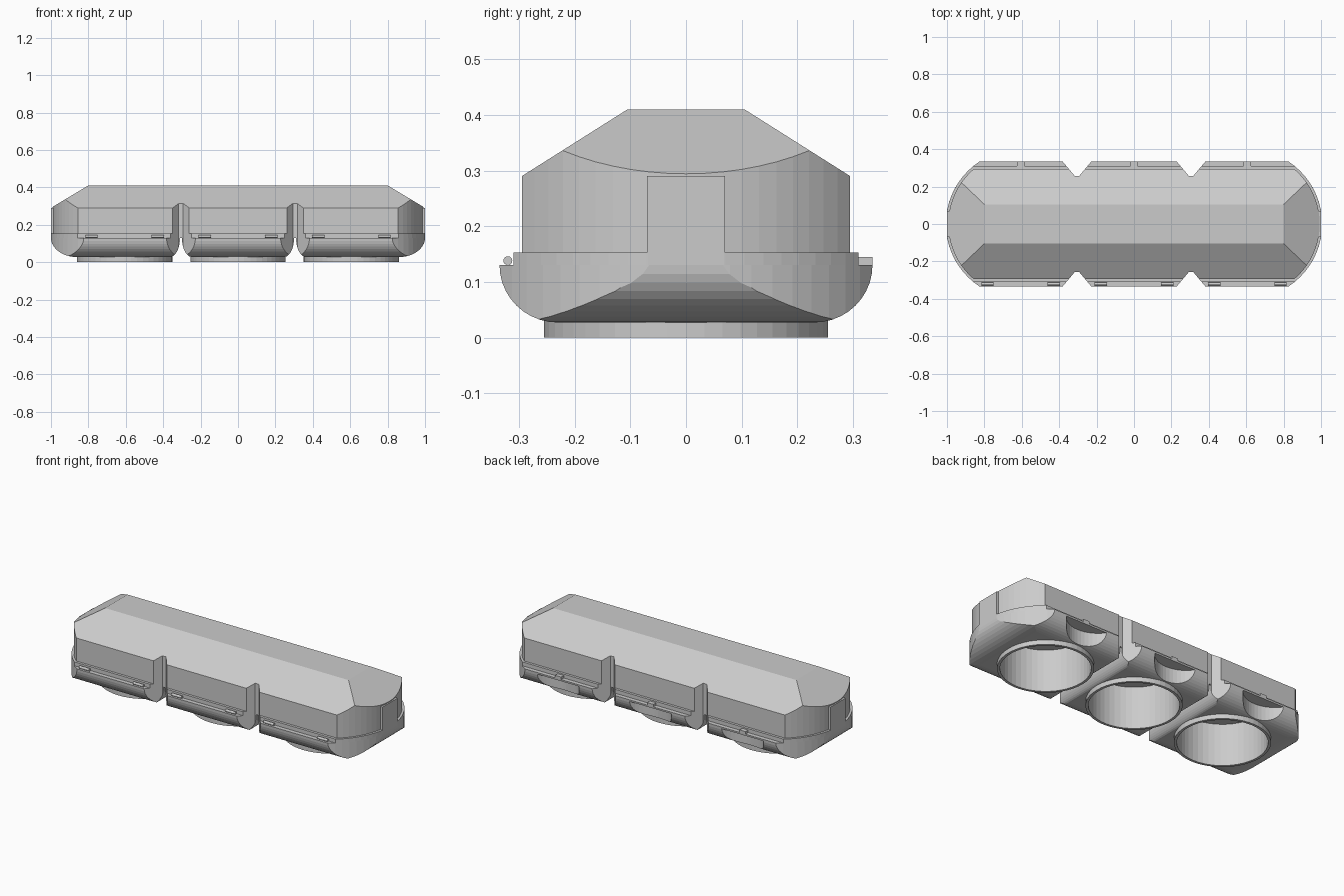
import bpy
import bmesh
from math import sin, cos, pi, asin

cube = bpy.data.objects.get("Cube")
if cube:
    bpy.data.objects.remove(cube, do_unlink=True)

PITCH = 0.606                # spacing of the three cells
SPLIT = 0.305                # boundary between neighbouring cells
FLOOR, SEAM, LID = 0.027, 0.13, 0.153
BORE = 0.24


def prism(name, outline, axis, lo, hi):
    """Extrude a 2D outline along one axis."""
    place = {"x": lambda u, v, d: (d, u, v),
             "y": lambda u, v, d: (u, d, v),
             "z": lambda u, v, d: (u, v, d)}[axis]
    bm = bmesh.new()
    base = bm.faces.new([bm.verts.new(place(u, v, lo)) for u, v in outline])
    ext = bmesh.ops.extrude_face_region(bm, geom=[base])["geom"]
    bmesh.ops.translate(bm, vec=place(0, 0, hi - lo),
                        verts=[g for g in ext if isinstance(g, bmesh.types.BMVert)])
    bmesh.ops.recalc_face_normals(bm, faces=bm.faces)
    mesh = bpy.data.meshes.new(name)
    bm.to_mesh(mesh)
    bm.free()
    obj = bpy.data.objects.new(name, mesh)
    bpy.context.collection.objects.link(obj)
    return obj


def box(name, x0, x1, y0, y1, z0, z1):
    return prism(name, [(x0, y0), (x1, y0), (x1, y1), (x0, y1)], "z", z0, z1)


def circle(cx, cy, r, n=48):
    return [(cx + r * cos(2 * pi * i / n), cy + r * sin(2 * pi * i / n)) for i in range(n)]


def combine(obj, tool, operation):
    """Apply a boolean and discard the tool."""
    tool.hide_render = True
    mod = obj.modifiers.new("shape", "BOOLEAN")
    mod.object, mod.operation, mod.solver = tool, operation, "EXACT"
    deps = bpy.context.evaluated_depsgraph_get()
    mesh = bpy.data.meshes.new_from_object(obj.evaluated_get(deps))
    obj.modifiers.clear()
    obj.data = mesh
    bpy.data.objects.remove(tool, do_unlink=True)


def capsule(radius, half_width, n=20):
    """Long plan outline with arched ends and straight sides."""
    a = asin(half_width / radius)
    arc = [-a + 2 * a * i / n for i in range(n + 1)]
    right = [(PITCH + radius * cos(t), radius * sin(t)) for t in arc]
    return right + [(-x, -y) for x, y in right]


def rounded_floor(lo, hi, r_lo, r_hi, n=10):
    """Section with a flat top and two elliptical lower corners."""
    h = SEAM - FLOOR
    steps = [pi / 2 * i / n for i in range(n + 1)]
    left = [(lo + r_lo * (1 - cos(t)), SEAM - h * sin(t)) for t in steps]
    right = [(hi - r_hi * (1 - cos(t)), SEAM - h * sin(t)) for t in reversed(steps)]
    return left + right


def cut_notches(obj):
    """V grooves on both long sides between cells."""
    for sx in (-SPLIT, SPLIT):
        for sy in (-1, 1):
            vee = [(sx - 0.012, 0.257 * sy), (sx + 0.012, 0.257 * sy),
                   (sx + 0.09, 0.35 * sy), (sx - 0.09, 0.35 * sy)]
            combine(obj, prism("notch_cutter", vee, "z", -0.1, 0.6), "DIFFERENCE")


def cut_bores(obj, centres):
    for cx in centres:
        combine(obj, prism("bore_cutter", circle(cx, 0, BORE), "z", -0.1, 0.25), "DIFFERENCE")


centres = (-PITCH, 0, PITCH)

# Upper body: bevelled roof with arched ends
upper = prism("upper_body", capsule(0.387, 0.295), "z", LID, 0.5)
roof_side = [(-0.295, 0.1), (0.295, 0.1), (0.295, 0.29), (0.105, 0.41),
             (-0.105, 0.41), (-0.295, 0.29)]
roof_long = [(-1, 0.1), (1, 0.1), (1, 0.29), (0.8, 0.41), (-0.8, 0.41), (-1, 0.29)]
combine(upper, prism("roof_side_cutter", roof_side, "x", -1.2, 1.2), "INTERSECT")
combine(upper, prism("roof_end_cutter", roof_long, "y", -0.5, 0.5), "INTERSECT")
cut_notches(upper)
cut_bores(upper, centres)

# Flange between roof and cells
flange = prism("flange", capsule(0.4, 0.31), "z", SEAM, LID)
combine(flange, box("end_cutter", -1, 1, -0.5, 0.5, 0, 0.5), "INTERSECT")
cut_notches(flange)
cut_bores(flange, centres)

# End tabs
for side, name in ((1, "left_end_tab"), (-1, "right_end_tab")):
    x0, x1 = sorted((0.95 * side, side))
    box(name, x0, x1, -0.07, 0.07, LID, 0.29)

# Rounded lower cells, each with a rim, finger recess, latch and hinges
inner = SPLIT - 0.005
spans = {"right": (-1, -SPLIT - 0.005, 0.14, 0.055),
         "middle": (-inner, inner, 0.055, 0.055),
         "left": (SPLIT + 0.005, 1, 0.055, 0.14)}
for (side, span), cx in zip(spans.items(), centres):
    cell = prism(side + "_cell", rounded_floor(*span), "y", -0.5, 0.5)
    section = rounded_floor(-0.335, 0.335, 0.105, 0.105)
    combine(cell, prism("section_cutter", section, "x", -1.2, 1.2), "INTERSECT")
    combine(cell, prism("plan_cutter", capsule(0.4, 0.336), "z", -0.1, 0.3), "INTERSECT")
    cut_notches(cell)
    combine(cell, prism("finger_cutter", circle(cx, 0.43, 0.168), "z", -0.1, 0.12), "DIFFERENCE")
    cut_bores(cell, [cx])

    rim = prism(side + "_rim", circle(cx, 0, 0.255), "z", 0, 0.04)
    cut_bores(rim, [cx])

    box(side + "_latch", cx - 0.02, cx + 0.02, 0.305, 0.335, SEAM, 0.145)
    for offset in (-0.177, 0.177):
        hx = cx + offset
        prism(side + "_hinge", circle(-0.32, 0.138, 0.008, 16), "x", hx - 0.033, hx + 0.033)
